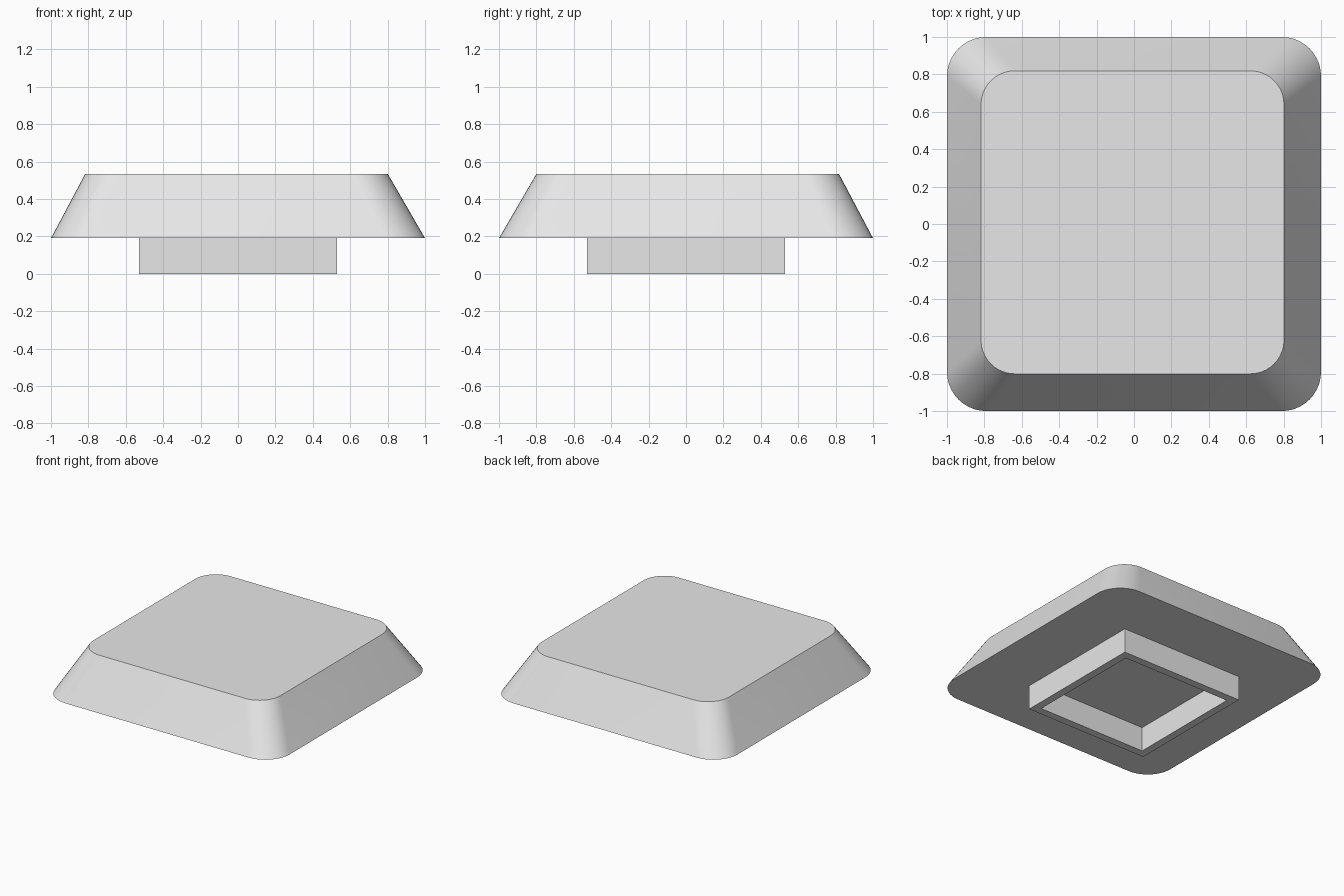
import bpy, bmesh, math

cube = bpy.data.objects.get("Cube")
if cube:
    bpy.data.objects.remove(cube, do_unlink=True)

grey = bpy.data.materials.new("light grey plastic")
grey.use_nodes = True
colour = (0.8, 0.8, 0.8, 1)
grey.diffuse_color = colour
grey.node_tree.nodes["Principled BSDF"].inputs["Base Color"].default_value = colour


def rounded_square(half, radius, centre=(0, 0), steps=10):
    """Counter-clockwise outline; radius 0 gives sharp corners."""
    if radius == 0:
        steps = 0
    points = []
    for corner in range(4):
        mid = math.radians(45 + 90 * corner)
        cx = math.copysign(half - radius, math.cos(mid)) + centre[0]
        cy = math.copysign(half - radius, math.sin(mid)) + centre[1]
        for i in range(steps + 1):
            a = math.radians(90 * (corner + i / max(steps, 1)))
            points.append((cx + radius * math.cos(a), cy + radius * math.sin(a)))
    return points


def loft(name, rings, cap_ends=True):
    """Join (outline, z) rings; either cap the ends or close into a loop."""
    bm = bmesh.new()
    loops = [[bm.verts.new((x, y, z)) for x, y in outline] for outline, z in rings]
    pairs = list(zip(loops, loops[1:]))
    if cap_ends:
        bm.faces.new(loops[0])
        bm.faces.new(loops[-1])
    else:
        pairs.append((loops[-1], loops[0]))
    for low, high in pairs:
        n = len(low)
        for i in range(n):
            j = (i + 1) % n
            bm.faces.new((low[i], low[j], high[j], high[i]))
    bmesh.ops.recalc_face_normals(bm, faces=bm.faces)
    mesh = bpy.data.meshes.new(name)
    bm.to_mesh(mesh)
    bm.free()
    mesh.materials.append(grey)
    obj = bpy.data.objects.new(name, mesh)
    bpy.context.collection.objects.link(obj)
    return obj


# Tapered cap with rounded corners and a slightly offset top
UNDERSIDE, TOP = 0.19, 0.532
cap = loft("key_cap", [
    (rounded_square(1.0, 0.21), UNDERSIDE),
    (rounded_square(0.81, 0.18, (-0.008, 0.009)), TOP),
])
bpy.ops.object.select_all(action="DESELECT")
cap.select_set(True)
bpy.context.view_layer.objects.active = cap
bpy.ops.object.shade_smooth_by_angle(angle=math.radians(30))

# Hollow square collar beneath the cap
outer, inner = rounded_square(0.528, 0), rounded_square(0.467, 0)
loft("mounting_collar", [
    (outer, 0), (outer, UNDERSIDE), (inner, UNDERSIDE), (inner, 0),
], cap_ends=False)
